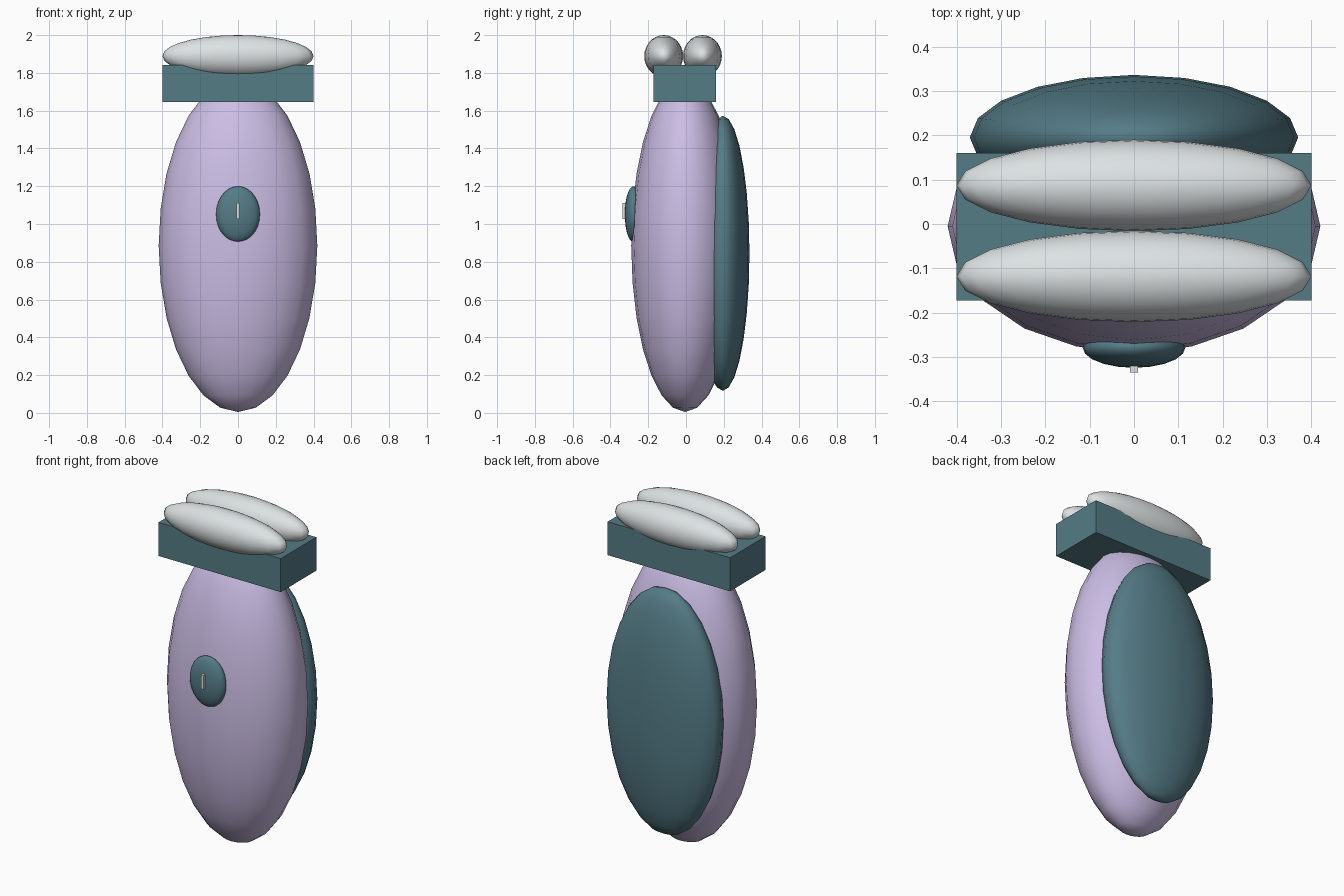
import bpy

if "Cube" in bpy.data.objects:
    bpy.data.objects.remove(bpy.data.objects["Cube"])


def material(name, rgb):
    mat = bpy.data.materials.new(name)
    mat.diffuse_color = (*rgb, 1)
    mat.use_nodes = True
    mat.node_tree.nodes["Principled BSDF"].inputs["Base Color"].default_value = mat.diffuse_color
    return mat


LAVENDER = material("lavender", (0.60, 0.51, 0.78))
TEAL = material("teal", (0.09, 0.20, 0.24))
WHITE = material("white", (0.72, 0.76, 0.77))


def finish(name, size, mat):
    ob = bpy.context.object
    ob.name = name
    ob.scale = size
    bpy.ops.object.transform_apply(location=False, rotation=False, scale=True)
    ob.data.materials.append(mat)
    return ob


def ellipsoid(name, centre, radii, mat):
    bpy.ops.mesh.primitive_uv_sphere_add(segments=20, ring_count=14, radius=1, location=centre)
    finish(name, radii, mat)
    bpy.ops.object.shade_smooth()


def box(name, lo, hi, mat):
    centre = [(a + b) / 2 for a, b in zip(lo, hi)]
    bpy.ops.mesh.primitive_cube_add(size=1, location=centre)
    finish(name, [b - a for a, b in zip(lo, hi)], mat)


# Egg-shaped body with a shell on the back
ellipsoid("body", (0, -0.005, 0.885), (0.42, 0.285, 0.88), LAVENDER)
ellipsoid("back_shell", (0, 0.195, 0.845), (0.37, 0.141, 0.728), TEAL)

# Front button with a small pale mark
ellipsoid("front_button", (0, -0.278, 1.052), (0.116, 0.046, 0.148), TEAL)
box("button_mark", (-0.009, -0.335, 1.027), (0.009, -0.318, 1.11), WHITE)

# Block on top carrying two long rolls
box("top_block", (-0.4, -0.172, 1.645), (0.4, 0.16, 1.843), TEAL)
for name, y in (("front_roll", -0.118), ("back_roll", 0.087)):
    ellipsoid(name, (0, y, 1.889), (0.4, 0.103, 0.111), WHITE)
